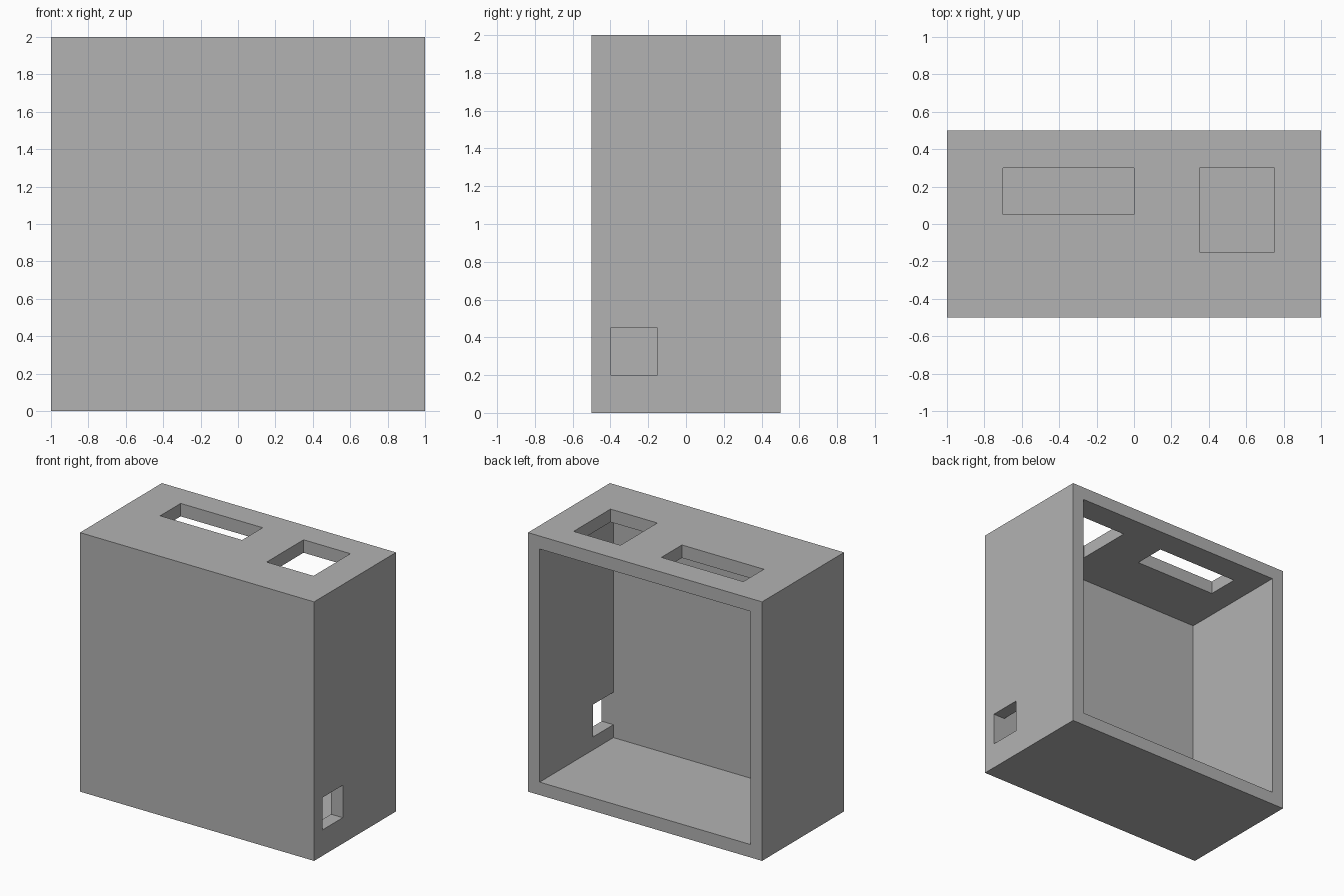
import bpy
from mathutils import Vector

if "Cube" in bpy.data.objects:
    bpy.data.objects.remove(bpy.data.objects["Cube"], do_unlink=True)

WALL = 0.1

grey = bpy.data.materials.new("plain grey")
grey.use_nodes = True
colour = (0.448, 0.448, 0.448, 1)
grey.diffuse_color = colour
grey.node_tree.nodes["Principled BSDF"].inputs["Base Color"].default_value = colour


def box(name, low, high):
    """Axis-aligned box between two corners."""
    low, high = Vector(low), Vector(high)
    bpy.ops.mesh.primitive_cube_add(size=1, location=(low + high) / 2)
    obj = bpy.context.object
    obj.name = name
    obj.scale = high - low
    bpy.ops.object.transform_apply(location=True, rotation=True, scale=True)
    obj.data.materials.append(grey)
    return obj


def cut(target, name, low, high):
    """Subtract a box from the target, then discard the cutter."""
    cutter = box(name, low, high)
    cutter.hide_render = True
    mod = target.modifiers.new(name, "BOOLEAN")
    mod.operation = "DIFFERENCE"
    mod.solver = "EXACT"
    mod.object = cutter
    bpy.context.view_layer.objects.active = target
    bpy.ops.object.modifier_apply(modifier=mod.name)
    bpy.data.objects.remove(cutter, do_unlink=True)


# Housing: a solid block hollowed out from the open back
housing = box("housing", (-1, -0.5, 0), (1, 0.5, 2))
cut(housing, "cavity", (-1 + WALL, -0.5 + WALL, WALL), (1 - WALL, 0.7, 2 - WALL))

# Two openings through the top wall
cut(housing, "top_slot", (-0.7, 0.05, 1.8), (0, 0.3, 2.1))
cut(housing, "top_window", (0.35, -0.15, 1.8), (0.75, 0.3, 2.1))

# Cable opening through the side wall, flush with the inside of the front wall
cut(housing, "side_port", (0.8, -0.4, 0.2), (1.1, -0.15, 0.45))
